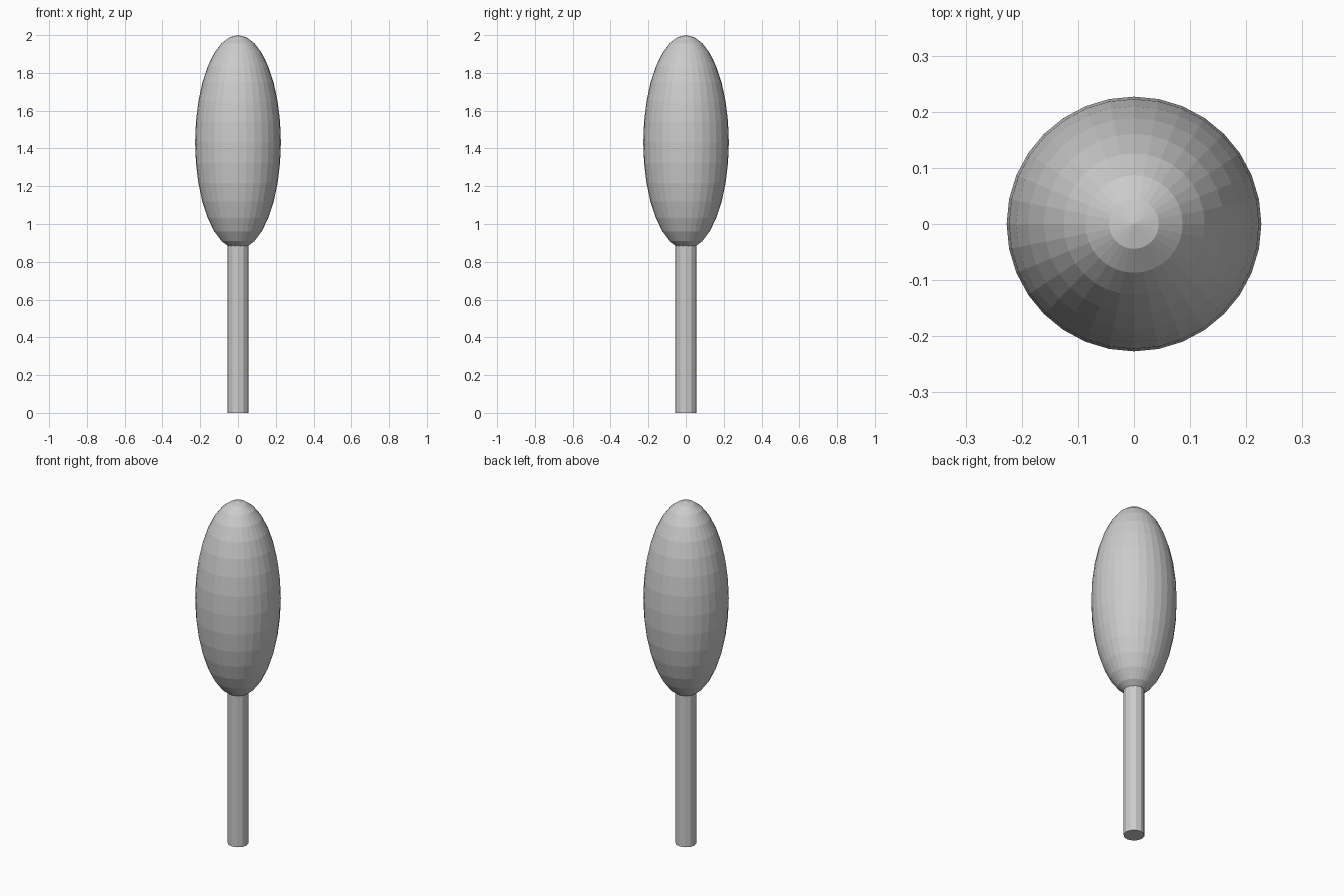
import bpy

if "Cube" in bpy.data.objects:
    bpy.data.objects.remove(bpy.data.objects["Cube"])

# Stem: faceted post reaching just into the head
bpy.ops.mesh.primitive_cylinder_add(vertices=12, radius=0.056, depth=0.92, location=(0, 0, 0.46))
bpy.context.object.name = "stem"

# Head: tall flat-shaded ellipsoid
bpy.ops.mesh.primitive_uv_sphere_add(segments=32, ring_count=16, radius=1, location=(0, 0, 1.433))
head = bpy.context.object
head.name = "head"
head.scale = (0.227, 0.227, 0.567)
bpy.ops.object.transform_apply(location=False, rotation=False, scale=True)
